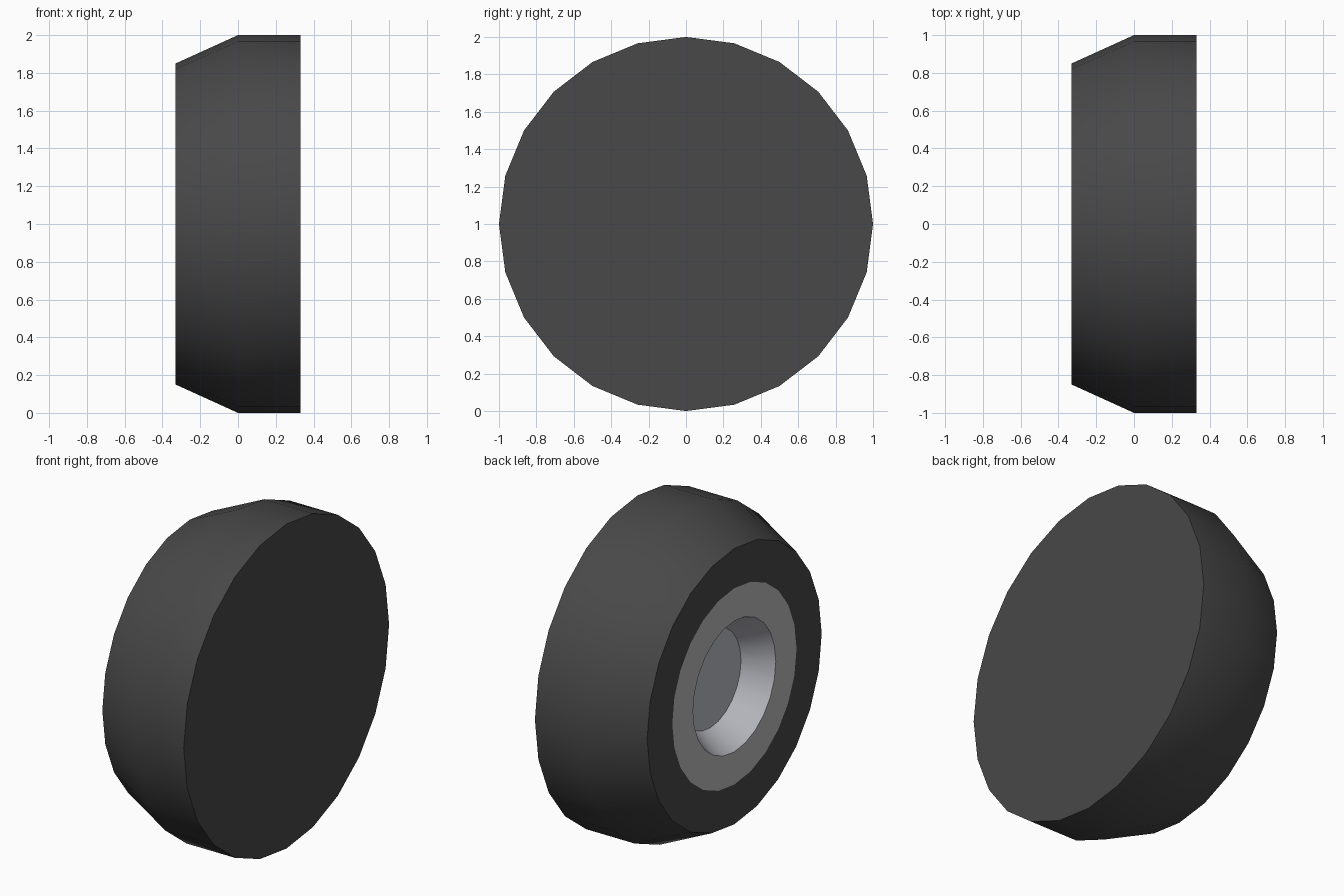
import bpy, bmesh
from math import sin, cos, pi, radians

if "Cube" in bpy.data.objects:
    bpy.data.objects.remove(bpy.data.objects["Cube"])

SIDES = 24
AXLE_Z = 1.0


def material(name, rgb):
    mat = bpy.data.materials.new(name)
    mat.diffuse_color = (*rgb, 1)
    mat.use_nodes = True
    mat.node_tree.nodes["Principled BSDF"].inputs["Base Color"].default_value = mat.diffuse_color
    return mat


def lathe(name, profile, mat, cap_first=False, cap_last=False):
    """Spin (x, radius) points around the axle; points run from the +x side to -x."""
    bm = bmesh.new()
    rings = [[bm.verts.new((x, r * sin(2 * pi * i / SIDES), r * cos(2 * pi * i / SIDES)))
              for i in range(SIDES)] for x, r in profile]
    for a, b in zip(rings, rings[1:]):
        for i in range(SIDES):
            j = (i + 1) % SIDES
            bm.faces.new((a[i], b[i], b[j], a[j]))
    if cap_first:
        bm.faces.new(rings[0])
    if cap_last:
        bm.faces.new(list(reversed(rings[-1])))
    # Make every surface face away from the solid wheel
    bm.normal_update()
    for f in list(bm.faces):
        c = f.calc_center_median()
        radial = c.y * f.normal.y + c.z * f.normal.z
        flat = abs(f.normal.x) > 0.95
        if flat:
            wrong = f.normal.x * c.x < 0
        else:
            inner = name == "hub_recess"
            wrong = (radial > 0) == inner
        if wrong:
            f.normal_flip()
    mesh = bpy.data.meshes.new(name)
    bm.to_mesh(mesh)
    bm.free()
    mesh.materials.append(mat)
    ob = bpy.data.objects.new(name, mesh)
    ob.location.z = AXLE_Z
    bpy.context.collection.objects.link(ob)
    bpy.ops.object.select_all(action='DESELECT')
    ob.select_set(True)
    bpy.context.view_layer.objects.active = ob
    bpy.ops.object.shade_smooth_by_angle(angle=radians(30))
    return ob


rubber = material("dark_rubber", (0.065, 0.065, 0.065))
rim_grey = material("rim_grey", (0.5, 0.5, 0.5))
metal = material("hub_metal", (0.5, 0.505, 0.55))

# Tyre: closed inner side, tread, tapered shoulder and outer sidewall
lathe("tyre", [(0.33, 1.0), (0.0, 1.0), (-0.33, 0.85), (-0.33, 0.605)], rubber, cap_first=True)

# Rim: flat ring on the outer side
lathe("rim", [(-0.33, 0.605), (-0.33, 0.403)], rim_grey)

# Hub: tapered recess with a flat bottom
lathe("hub_recess", [(-0.33, 0.403), (-0.165, 0.3)], metal, cap_last=True)
